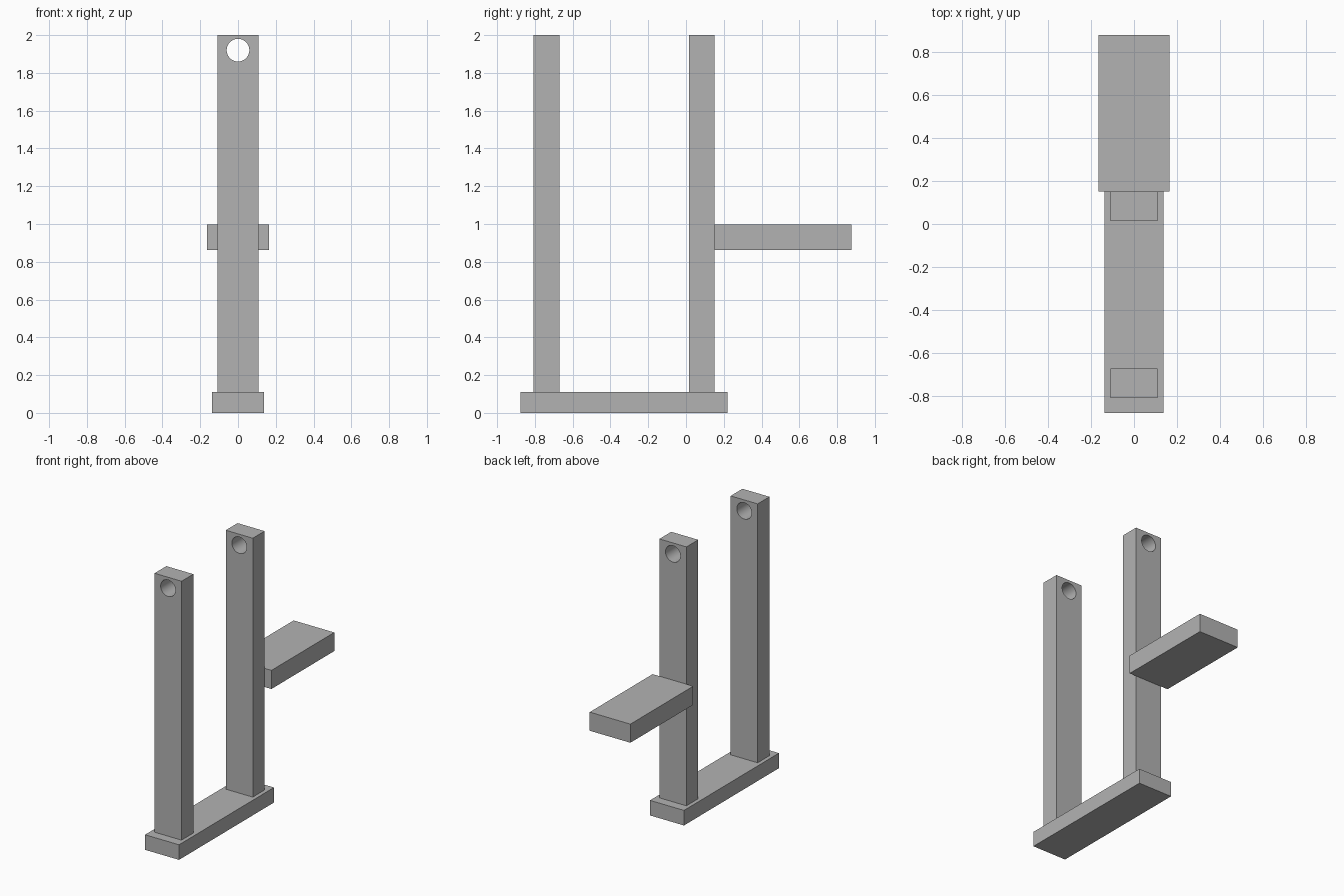
import bpy
from mathutils import Vector

cube = bpy.data.objects.get("Cube")
if cube:
    bpy.data.objects.remove(cube, do_unlink=True)

# One plain grey for the whole stand
GREY = (0.45, 0.45, 0.45, 1)
grey = bpy.data.materials.new("plain grey")
grey.use_nodes = True
grey.diffuse_color = GREY
grey.node_tree.nodes["Principled BSDF"].inputs["Base Color"].default_value = GREY


def block(name, low, high):
    """Box between two opposite corners."""
    low, high = Vector(low), Vector(high)
    bpy.ops.mesh.primitive_cube_add(size=1, location=(low + high) / 2)
    obj = bpy.context.object
    obj.name = name
    obj.scale = high - low
    bpy.ops.object.transform_apply(location=False, rotation=False, scale=True)
    obj.data.materials.append(grey)
    return obj


# Base plank and the shelf behind the back post
BASE_TOP, BACK = 0.11, 0.151
block("base", (-0.137, -0.876, 0), (0.137, 0.219, BASE_TOP))
block("shelf", (-0.164, BACK, 0.862), (0.164, 0.876, 0.998))

# Cutter for the round holes near the post tops
bpy.ops.mesh.primitive_cylinder_add(vertices=48, radius=0.06, depth=3,
                                    location=(0, 0, 1.92), rotation=(1.570796, 0, 0))
cutter = bpy.context.object
cutter.name = "hole_cutter"
cutter.data.materials.append(grey)

# Two upright posts, each drilled front to back
for name, front, back in (("front_post", -0.807, -0.671), ("back_post", 0.015, BACK)):
    post = block(name, (-0.109, front, BASE_TOP), (0.109, back, 2))
    drill = post.modifiers.new("hole", 'BOOLEAN')
    drill.object = cutter
    drill.solver = 'EXACT'
    bpy.ops.object.modifier_apply(modifier=drill.name)
    bpy.ops.object.shade_smooth_by_angle()

bpy.data.objects.remove(cutter, do_unlink=True)
